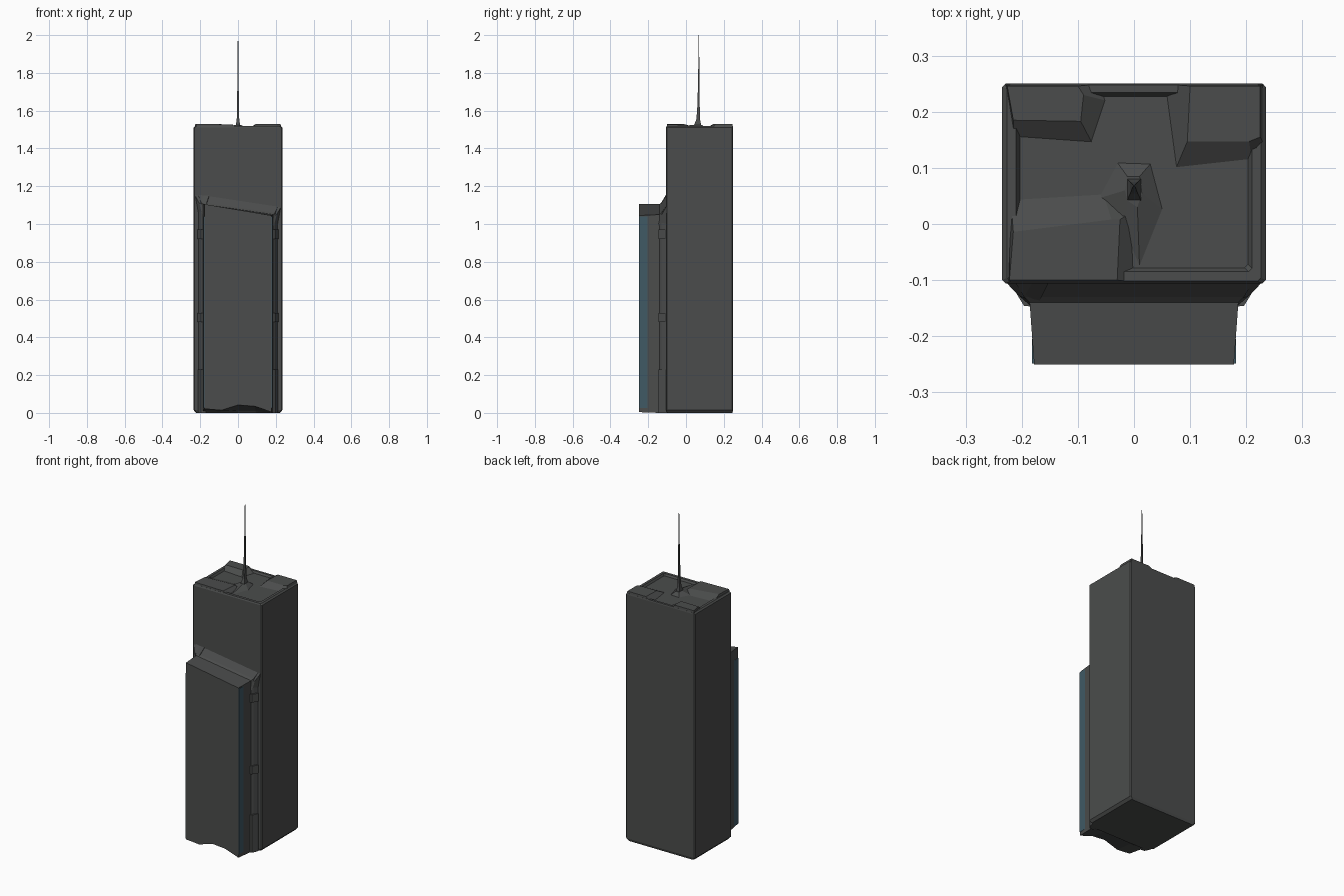
import bpy, bmesh
from math import pi


def material(name, rgb):
    m = bpy.data.materials.new(name)
    m.diffuse_color = (*rgb, 1)
    return m


DARK = material("dark_grey", (0.07, 0.073, 0.072))
GLASS = material("blue_grey", (0.05, 0.10, 0.13))


def loft(name, rings, mat=DARK):
    """Bridge equal-sized closed rings and cap both ends."""
    bm = bmesh.new()
    loops = [[bm.verts.new(p) for p in r] for r in rings]
    for a, b in zip(loops, loops[1:]):
        for i in range(len(a)):
            j = (i + 1) % len(a)
            bm.faces.new((a[i], a[j], b[j], b[i]))
    bm.faces.new(loops[0][::-1])
    bm.faces.new(loops[-1])
    bmesh.ops.recalc_face_normals(bm, faces=bm.faces)
    me = bpy.data.meshes.new(name)
    bm.to_mesh(me)
    bm.free()
    ob = bpy.data.objects.new(name, me)
    bpy.context.collection.objects.link(ob)
    me.materials.append(mat)
    return ob


def rect(x0, x1, y0, y1, z):
    return [(x0, y0, z), (x1, y0, z), (x1, y1, z), (x0, y1, z)]


def octagon(x0, x1, y0, y1, z, c):
    """Rectangle with clipped corners."""
    return [(x0 + c, y0, z), (x1 - c, y0, z), (x1, y0 + c, z), (x1, y1 - c, z),
            (x1 - c, y1, z), (x0 + c, y1, z), (x0, y1 - c, z), (x0, y0 + c, z)]


# Main tower with a bevelled rim and sunken roof
loft("tower", [
    octagon(-0.222, 0.222, -0.10, 0.245, 0.0, 0.006),
    octagon(-0.235, 0.235, -0.106, 0.25, 0.015, 0.006),
    octagon(-0.235, 0.235, -0.106, 0.25, 1.51, 0.006),
    octagon(-0.226, 0.226, -0.102, 0.248, 1.518, 0.006),
    octagon(-0.21, 0.21, -0.085, 0.234, 1.518, 0.006),
    octagon(-0.203, 0.203, -0.078, 0.227, 1.506, 0.006)])

# Raised blocks on the roof, each with a sloping edge
loft("roof_block_back_left", [
    [(-0.215, 0.155, 1.505), (-0.075, 0.145, 1.505), (-0.05, 0.22, 1.505), (-0.06, 0.249, 1.505), (-0.23, 0.249, 1.505)],
    [(-0.215, 0.185, 1.53), (-0.095, 0.183, 1.53), (-0.09, 0.23, 1.53), (-0.10, 0.246, 1.53), (-0.226, 0.246, 1.53)]])
loft("roof_block_back_right", [
    [(0.075, 0.10, 1.505), (0.21, 0.115, 1.505), (0.232, 0.14, 1.505), (0.232, 0.249, 1.505), (0.055, 0.249, 1.505)],
    [(0.095, 0.147, 1.53), (0.205, 0.147, 1.53), (0.225, 0.155, 1.53), (0.225, 0.246, 1.53), (0.10, 0.246, 1.53)]])
loft("roof_block_front_left", [
    [(-0.225, -0.103, 1.505), (0.0, -0.103, 1.505), (-0.005, 0.02, 1.505), (-0.055, 0.055, 1.505), (-0.22, 0.045, 1.505)],
    [(-0.222, -0.10, 1.53), (-0.03, -0.10, 1.527), (-0.025, 0.008, 1.524), (-0.04, 0.008, 1.524), (-0.215, -0.014, 1.53)]])

# Spire and its faceted foot
loft("spire_foot", [
    [(-0.03, 0.11, 1.505), (-0.065, 0.045, 1.505), (-0.015, -0.02, 1.505), (0.01, -0.08, 1.505), (0.052, 0.025, 1.505), (0.03, 0.108, 1.505)],
    [(-0.012, 0.085, 1.525), (-0.016, 0.06, 1.525), (-0.012, 0.042, 1.525), (0.006, 0.03, 1.525), (0.014, 0.055, 1.525), (0.01, 0.085, 1.525)]])
loft("spire", [rect(-w, w, 0.068 - f, 0.068 + w, z) for w, f, z in (
    (0.014, 0.03, 1.515), (0.007, 0.014, 1.55), (0.005, 0.009, 1.60),
    (0.0035, 0.004, 1.75), (0.001, 0.001, 2.0))])

# Front wing: flared toward the tower, slanted roof, uneven lower edge
def wing_ring(y, w, left, right, base):
    bottom = [(-w + 2 * w * i / 4, y, z) for i, z in enumerate(base)]
    return bottom + [(w, y, right), (-w, y, left)]


loft("front_wing", [
    wing_ring(-0.25, 0.178, 1.105, 1.045, (0.022, 0.014, 0.042, 0.035, 0.004)),
    wing_ring(-0.14, 0.186, 1.105, 1.05, (0.01, 0.005, 0.01, 0.01, 0.0)),
    wing_ring(-0.13, 0.196, 1.115, 1.06, (0.0,) * 5),
    wing_ring(-0.10, 0.214, 1.165, 1.10, (0.0,) * 5)])

# Flared shoulders where the wing roof meets the tower
for side, name, z in ((-1, "left", 1.10), (1, "right", 1.04)):
    loft("shoulder_" + name, [
        [(side * 0.18, -0.15, z - 0.05), (side * 0.19, -0.135, z - 0.05), (side * 0.21, -0.10, z - 0.06), (side * 0.15, -0.10, z - 0.06)],
        [(side * 0.17, -0.14, z), (side * 0.205, -0.128, z + 0.01), (side * 0.232, -0.10, z + 0.06), (side * 0.15, -0.10, z + 0.06)]])

# Tinted strips down the front corners of the wing
for side, name in ((-1, "left"), (1, "right")):
    a, b = sorted((side * 0.172, side * 0.1815))
    loft("corner_strip_" + name, [rect(a, b, -0.249, -0.205, 0.025),
                                  rect(a, b, -0.249, -0.205, 1.04)], GLASS)

# Ledges in the gap between wing and tower
for side, name in ((-1, "left"), (1, "right")):
    for i, (z0, z1, w) in enumerate(((0.0, 0.23, 0.212), (0.48, 0.53, 0.215), (0.92, 0.97, 0.215))):
        loft(f"gap_ledge_{name}_{i}", [
            [(side * 0.17, -0.148, z), (side * 0.196, -0.146, z), (side * w, -0.115, z), (side * w, -0.10, z), (side * 0.17, -0.10, z)]
            for z in (z0, z1)])
